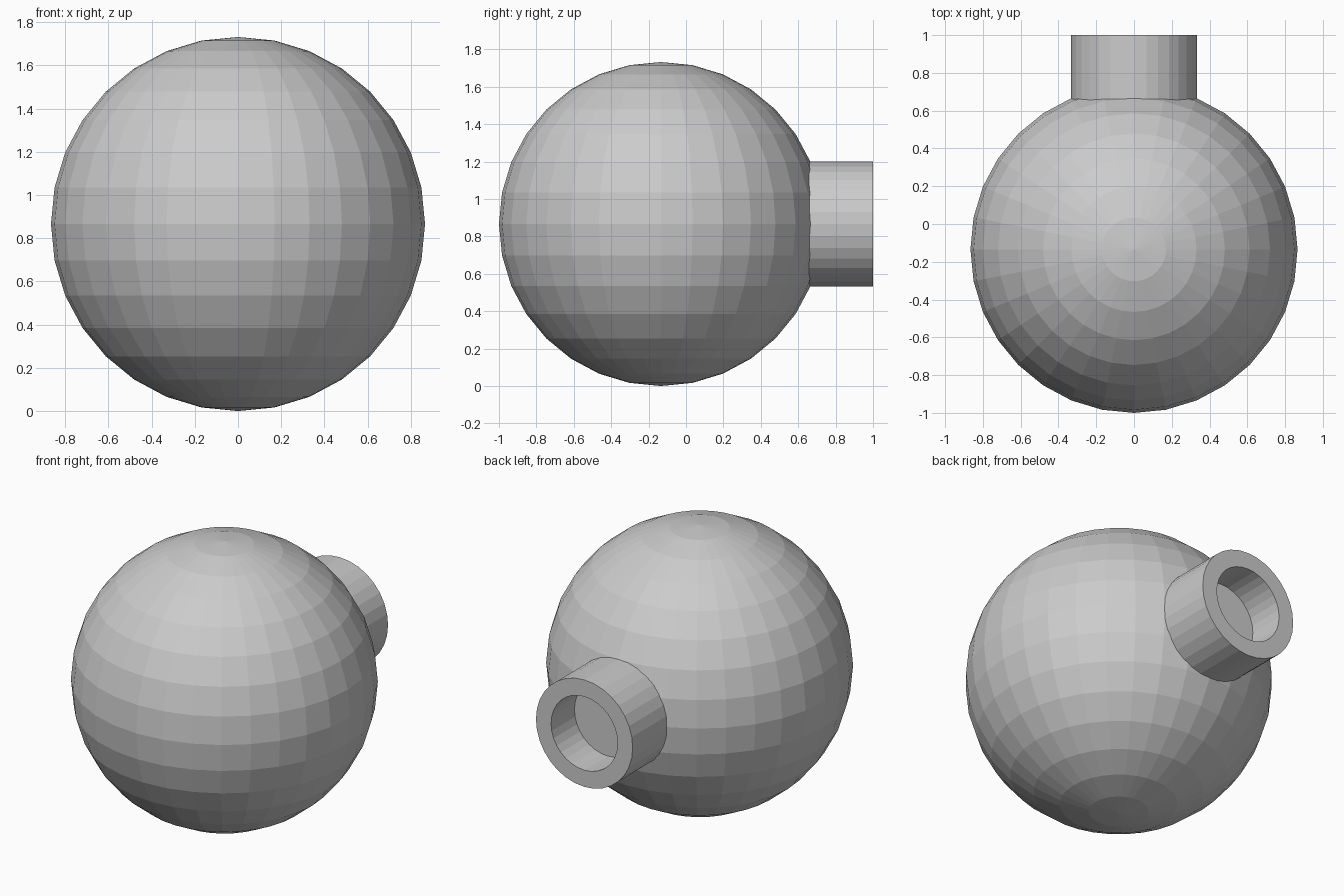
import bpy, bmesh, math
from mathutils import Matrix

cube = bpy.data.objects.get("Cube")
if cube:
    bpy.data.objects.remove(cube, do_unlink=True)

RADIUS = 0.866
CENTER_Y = -0.134
SEGMENTS = 32

grey = bpy.data.materials.new("plain grey")
grey.use_nodes = True
colour = (0.6, 0.6, 0.6, 1)
grey.diffuse_color = colour
grey.node_tree.nodes["Principled BSDF"].inputs["Base Color"].default_value = colour


def add_object(name, bm):
    bmesh.ops.recalc_face_normals(bm, faces=bm.faces)
    mesh = bpy.data.meshes.new(name)
    bm.to_mesh(mesh)
    bm.free()
    mesh.materials.append(grey)
    obj = bpy.data.objects.new(name, mesh)
    bpy.context.collection.objects.link(obj)
    return obj


# Faceted round body
bm = bmesh.new()
bmesh.ops.create_uvsphere(bm, u_segments=SEGMENTS, v_segments=SEGMENTS // 2, radius=RADIUS)
add_object("round_body", bm).location = (0, CENTER_Y, RADIUS)

# Neck at the back: cylinder with a blind round hole, lathed about y
profile = [(0, 0.6), (0.333, 0.6), (0.333, 1.0), (0.229, 1.0), (0.229, 0.77), (0, 0.77)]
bm = bmesh.new()
verts = [bm.verts.new((r, y, 0)) for r, y in profile]
edges = [bm.edges.new(pair) for pair in zip(verts, verts[1:])]
bmesh.ops.spin(bm, geom=verts + edges, cent=(0, 0, 0), axis=(0, 1, 0),
               angle=math.tau, steps=SEGMENTS)
bmesh.ops.remove_doubles(bm, verts=bm.verts, dist=0.0001)
add_object("hollow_neck", bm).location = (0, 0, RADIUS)
